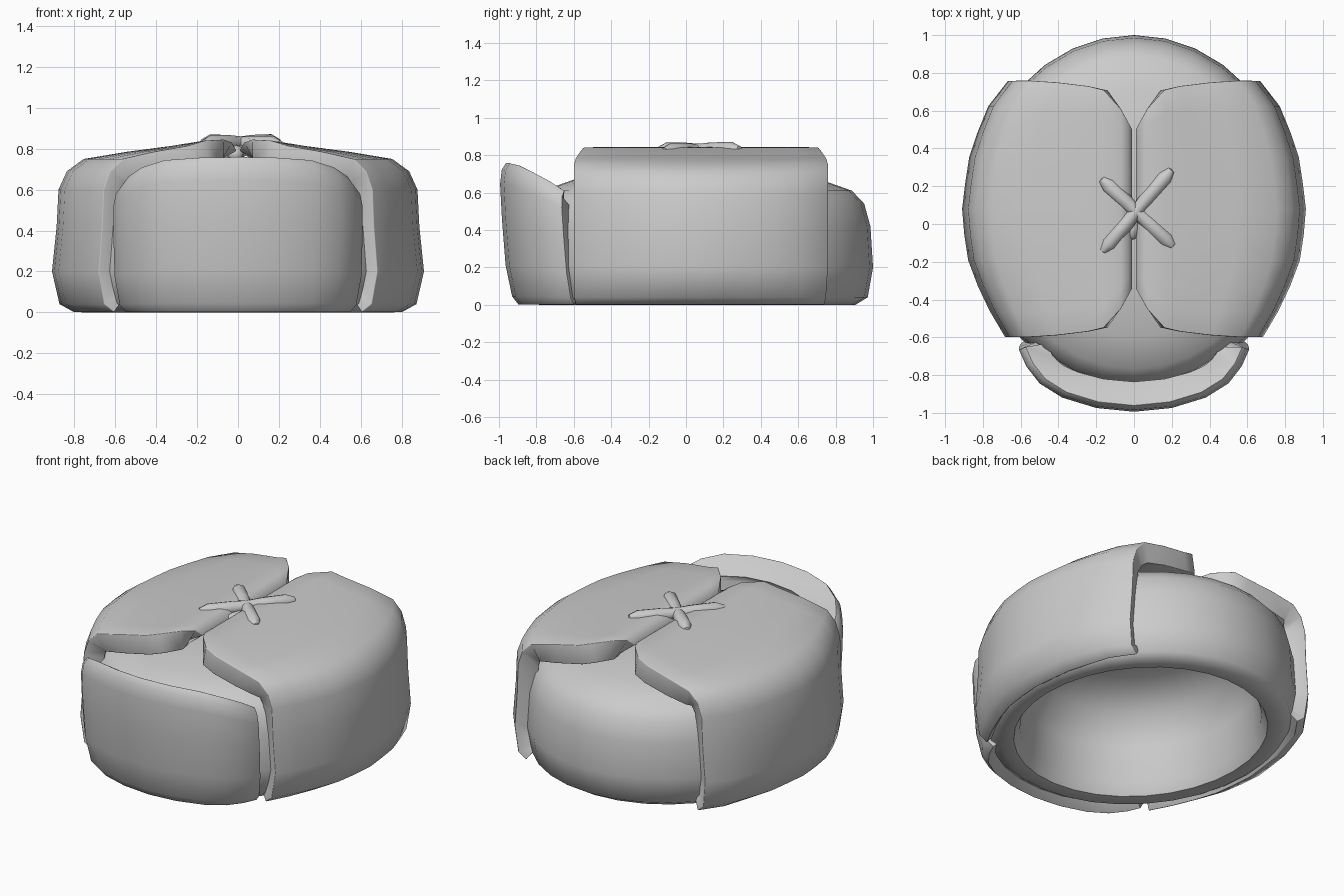
import bpy, bmesh, math
from mathutils import Vector

if "Cube" in bpy.data.objects:
    bpy.data.objects.remove(bpy.data.objects["Cube"])


def lerp_table(table, v):
    for (a, p), (b, q) in zip(table, table[1:]):
        if v <= b:
            return p + (q - p) * (v - a) / (b - a)
    return table[-1][1]


def finish(name, bm):
    mesh = bpy.data.meshes.new(name)
    bm.to_mesh(mesh)
    bm.free()
    ob = bpy.data.objects.new(name, mesh)
    bpy.context.collection.objects.link(ob)
    bpy.ops.object.select_all(action='DESELECT')
    ob.select_set(True)
    bpy.context.view_layer.objects.active = ob
    bpy.ops.object.shade_smooth_by_angle(angle=math.radians(50))
    return ob


def grid_object(name, rows, wrap=False):
    bm = bmesh.new()
    vs = [[bm.verts.new(p) for p in row] for row in rows]
    n = len(vs[0])
    for a, b in zip(vs, vs[1:]):
        for j in range(n if wrap else n - 1):
            k = (j + 1) % n
            bm.faces.new((a[j], a[k], b[k], b[j]))
    if wrap:
        bmesh.ops.remove_doubles(bm, verts=bm.verts, dist=1e-5)
        bmesh.ops.recalc_face_normals(bm, faces=bm.faces)
    return finish(name, bm)


def pad(ob, thickness, bevel):
    m = ob.modifiers.new("thickness", 'SOLIDIFY')
    m.thickness, m.offset = thickness, -1
    m = ob.modifiers.new("soft_edge", 'BEVEL')
    m.width, m.segments = bevel, 3
    m.limit_method, m.angle_limit = 'ANGLE', math.radians(55)


# Hollow cap body, an oval lathe with inner cavity
profile = [(0, .62), (.45, .60), (.68, .5), (.76, .3), (.78, .08), (.82, .01),
           (.9, 0), (.97, .04), (1, .2), (.985, .42), (.95, .54), (.88, .61),
           (.7, .67), (.4, .71), (0, .73)]
N = 32
grid_object("cap_body", [[(.85 * r * math.cos(2 * math.pi * k / N),
                           .06 + .94 * r * math.sin(2 * math.pi * k / N), z)
                          for k in range(N)] for r, z in profile], wrap=True)

# Side flaps folded over the top: (x offset, x share of outline, z, front y, back y)
outline = [(-.62, .67), (-.4, .80), (-.16, .89), (.08, .91), (.33, .88),
           (.6, .79), (.78, .65)]
section = [(0, .88, 0, -.59, .74), (0, .96, .04, -.6, .75), (0, 1, .2, -.6, .76),
           (0, .975, .42, -.6, .76), (0, .965, .6, -.6, .76), (0, .92, .69, -.6, .76),
           (0, .83, .75, -.6, .76), (0, .6, .785, -.59, .75), (0, .35, .815, -.57, .73),
           (.14, .03, .84, -.55, .71), (.07, 0, .845, -.45, .61),
           (.03, 0, .83, -.38, .54), (.008, 0, .79, -.34, .5)]
rows = []
for c, t, z, yf, yb in section:
    ys = [yf + (yb - yf) * j / 10 for j in range(11)]
    rows.append([(c + t * lerp_table(outline, y), y, z) for y in ys])
flaps = grid_object("side_flaps", rows)
pad(flaps, .12, .03)
flaps.modifiers.new("other_side", 'MIRROR').use_mirror_merge = False

# Upturned front flap: half outline (x, y, top height)
half = [(0, -1.0, .76), (.2, -.98, .757), (.38, -.925, .745), (.5, -.85, .71),
        (.57, -.76, .665), (.61, -.67, .61)]
full = [(-x, y, h) for x, y, h in half[:0:-1]] + half
rows = []
for f, s in [(0, .9), (.06, .95), (.28, .99), (.6, 1), (.85, 1), (.95, .98), (1, .94)]:
    rows.append([(x * s, -.35 + (y + .35) * s + .04 * (1 - f), h * f) for x, y, h in full])
front = grid_object("front_flap", rows)
pad(front, .15, .035)


# Tied cord: tapered strands crossing on top
def strand(name, a, b, radius):
    a, b = Vector(a), Vector(b)
    d = b - a
    side = d.cross(Vector((0, 0, 1))).normalized()
    up = side.cross(d).normalized()
    rings = []
    for t, r in [(0, 0), (.01, .5), (.1, 1), (.35, .95), (.5, .8), (.65, .95),
                 (.9, 1), (.99, .5), (1, 0)]:
        rings.append([a + d * t + (side * math.cos(q) + up * math.sin(q)) * r * radius
                      for q in [k * math.pi / 4 for k in range(8)]])
    grid_object(name, rings, wrap=True)


strand("cord_strand_a", (-.17, -.15, .825), (.2, .29, .83), .042)
strand("cord_strand_b", (-.175, .24, .83), (.21, -.12, .82), .042)
strand("cord_knot", (-.02, -.08, .77), (.02, .1, .80), .04)
